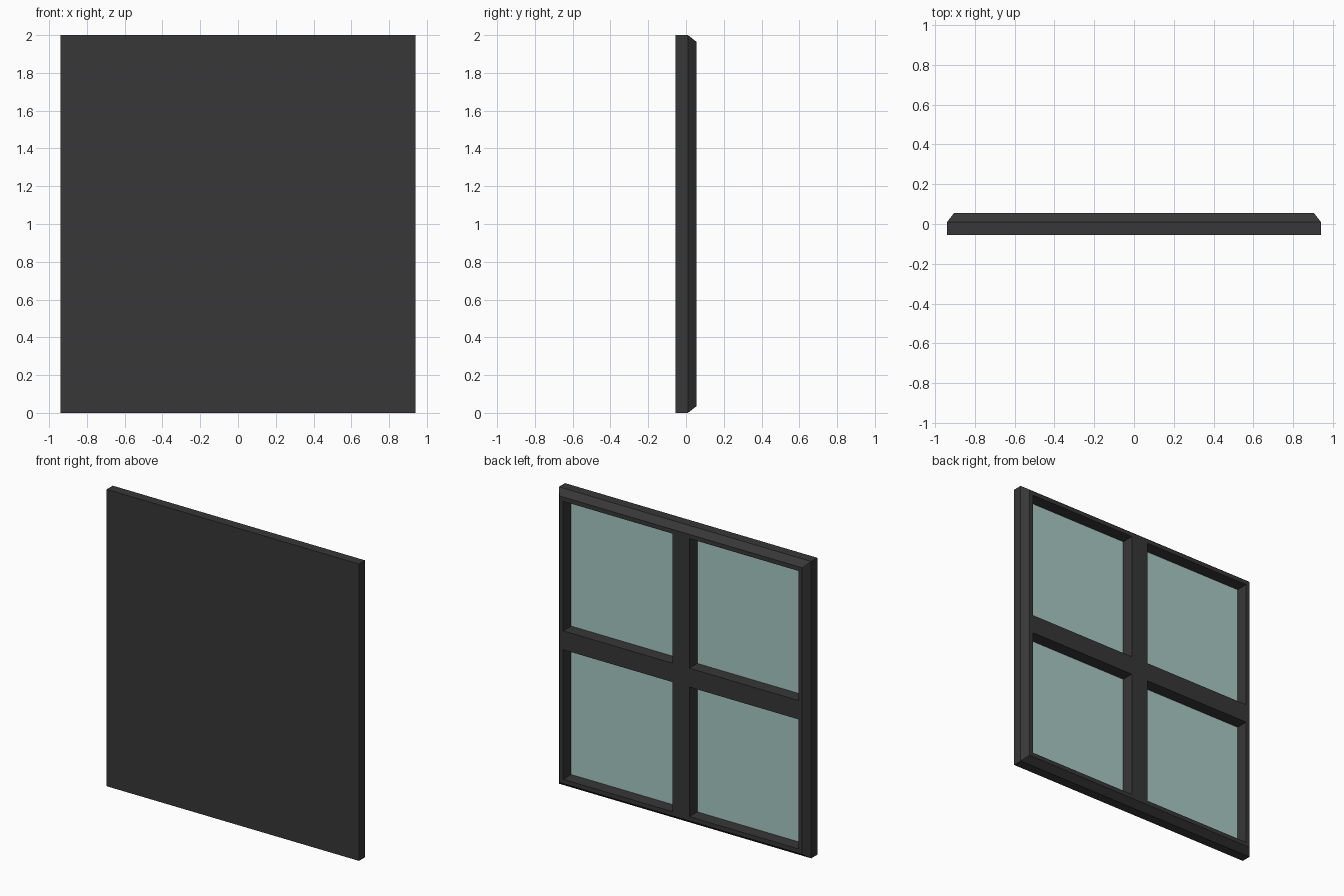
import bpy, bmesh
from mathutils import Matrix, Vector

cube = bpy.data.objects.get("Cube")
if cube:
    bpy.data.objects.remove(cube, do_unlink=True)

HALF_W, HEIGHT = 0.94, 2.0
FRONT, RIM, BACK = -0.055, 0.01, 0.055   # depth of front, bevel start, back
BEVEL = 0.035
BORDER = 0.0635                          # outer frame width, half the bar width
FLOOR, GLASS = -0.038, -0.03             # recess floor and glass surface


def material(name, color, roughness):
    mat = bpy.data.materials.new(name)
    mat.use_nodes = True
    mat.diffuse_color = color
    bsdf = mat.node_tree.nodes["Principled BSDF"]
    bsdf.inputs["Base Color"].default_value = color
    bsdf.inputs["Roughness"].default_value = roughness
    return mat


def add_box(bm, low, high):
    low, high = Vector(low), Vector(high)
    size = Matrix.Diagonal((*(high - low), 1))
    return bmesh.ops.create_cube(bm, size=1, matrix=Matrix.Translation((low + high) / 2) @ size)


def finish(bm, name, mat):
    bmesh.ops.recalc_face_normals(bm, faces=bm.faces)
    mesh = bpy.data.meshes.new(name)
    bm.to_mesh(mesh)
    bm.free()
    mesh.materials.append(mat)
    obj = bpy.data.objects.new(name, mesh)
    bpy.context.collection.objects.link(obj)
    return obj


dark = material("dark frame", (0.038, 0.038, 0.038, 1), 0.6)
glass = material("pale teal glass", (0.39, 0.59, 0.55, 1), 0.3)

# Slab with a sloped rim around its back
bm = bmesh.new()
add_box(bm, (-HALF_W, FRONT, 0), (HALF_W, RIM, HEIGHT))
bm.faces.ensure_lookup_table()
back = max(bm.faces, key=lambda f: f.calc_center_median().y)
back = bmesh.ops.extrude_discrete_faces(bm, faces=[back])["faces"][0]
for v in back.verts:
    v.co.y = BACK
    v.co.x -= BEVEL if v.co.x > 0 else -BEVEL
    v.co.z -= BEVEL if v.co.z > HEIGHT / 2 else -BEVEL
frame = finish(bm, "window_frame", dark)

# Four recesses, each with a thin pane on its floor
cut = bmesh.new()
mid = HEIGHT / 2
columns = {"right": (BORDER - HALF_W, -BORDER), "left": (BORDER, HALF_W - BORDER)}
rows = {"lower": (BORDER, mid - BORDER), "upper": (mid + BORDER, HEIGHT - BORDER)}
for row, (z0, z1) in rows.items():
    for side, (x0, x1) in columns.items():
        add_box(cut, (x0, FLOOR, z0), (x1, BACK + 0.1, z1))
        pane = bmesh.new()
        add_box(pane, (x0, FLOOR, z0), (x1, GLASS, z1))
        finish(pane, f"{row}_{side}_pane", glass)
cutter = finish(cut, "recess_cutter", dark)
cutter.hide_render = True

# Cut the recesses and keep the result as the frame mesh
mod = frame.modifiers.new("recesses", "BOOLEAN")
mod.operation = "DIFFERENCE"
mod.solver = "EXACT"
mod.object = cutter
bpy.context.view_layer.update()
evaluated = frame.evaluated_get(bpy.context.evaluated_depsgraph_get())
carved = bpy.data.meshes.new_from_object(evaluated)
frame.modifiers.clear()
frame.data = carved
bpy.data.objects.remove(cutter, do_unlink=True)
